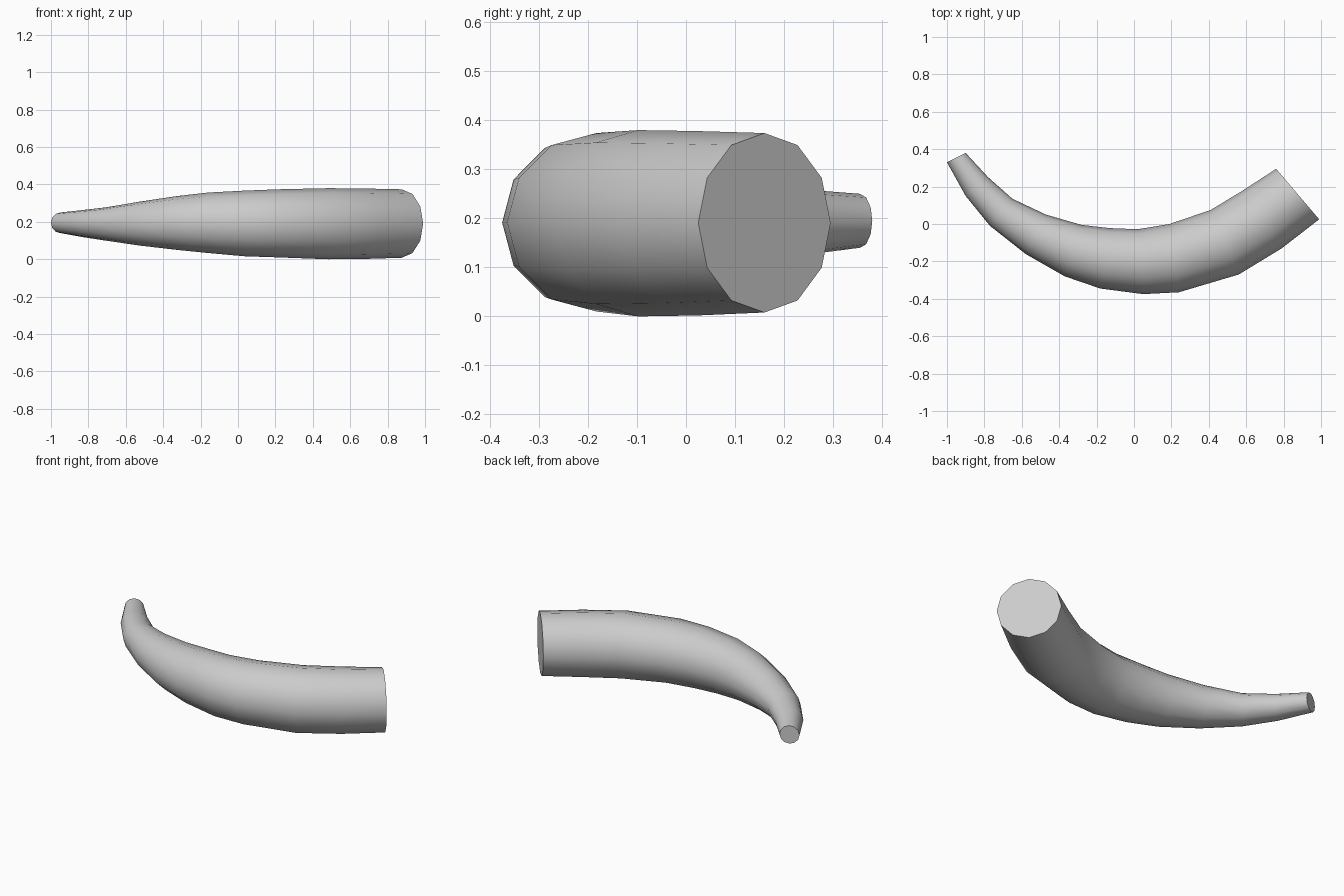
import bpy
import bmesh
from math import cos, sin, tau, radians
from mathutils import Vector

cube = bpy.data.objects.get("Cube")
if cube:
    bpy.data.objects.remove(cube, do_unlink=True)

SIDES = 12

# Sections from tip to base: outer edge (x, y), inner edge (x, y), bottom z, top z
SECTIONS = [
    ((-1.00, 0.33), (-0.90, 0.38), 0.14, 0.25),
    ((-0.90, 0.15), (-0.78, 0.25), 0.12, 0.262),
    ((-0.77, -0.01), (-0.65, 0.135), 0.10, 0.277),
    ((-0.58, -0.16), (-0.47, 0.05), 0.073, 0.308),
    ((-0.37, -0.28), (-0.28, -0.005), 0.05, 0.338),
    ((-0.18, -0.345), (-0.13, -0.022), 0.033, 0.357),
    ((0.05, -0.375), (0.02, -0.028), 0.016, 0.367),
    ((0.24, -0.365), (0.19, 0.0), 0.01, 0.374),
    ((0.56, -0.27), (0.41, 0.075), 0.0, 0.38),
    ((0.79, -0.13), (0.58, 0.178), 0.002, 0.378),
    ((0.99, 0.025), (0.76, 0.295), 0.008, 0.374),
]

# Horn material
grey = bpy.data.materials.new("horn grey")
grey.use_nodes = True
colour = (0.6, 0.6, 0.6, 1)
grey.diffuse_color = colour
grey.node_tree.nodes["Principled BSDF"].inputs["Base Color"].default_value = colour


def add_ring(bm, outer, inner, low, high):
    """One elliptical cross-section standing upright between two edge points."""
    a, b = Vector((*outer, 0)), Vector((*inner, 0))
    centre = (a + b) / 2 + Vector((0, 0, (low + high) / 2))
    across, up = (b - a) / 2, Vector((0, 0, (high - low) / 2))
    angles = [tau * i / SIDES for i in range(SIDES)]
    return [bm.verts.new(centre + across * cos(t) + up * sin(t)) for t in angles]


# Curved tapering body, closed by a flat cap at each end
bm = bmesh.new()
rings = [add_ring(bm, *section) for section in SECTIONS]
for r, s in zip(rings, rings[1:]):
    for i in range(SIDES):
        j = (i + 1) % SIDES
        bm.faces.new((r[i], r[j], s[j], s[i]))
bm.faces.new(rings[0])
bm.faces.new(rings[-1])
bmesh.ops.recalc_face_normals(bm, faces=bm.faces)

mesh = bpy.data.meshes.new("curved_horn")
bm.to_mesh(mesh)
bm.free()
mesh.materials.append(grey)
horn = bpy.data.objects.new("curved_horn", mesh)
bpy.context.collection.objects.link(horn)

# Smooth sides, crisp cap rims
bpy.ops.object.select_all(action="DESELECT")
horn.select_set(True)
bpy.context.view_layer.objects.active = horn
bpy.ops.object.shade_smooth_by_angle(angle=radians(40))
